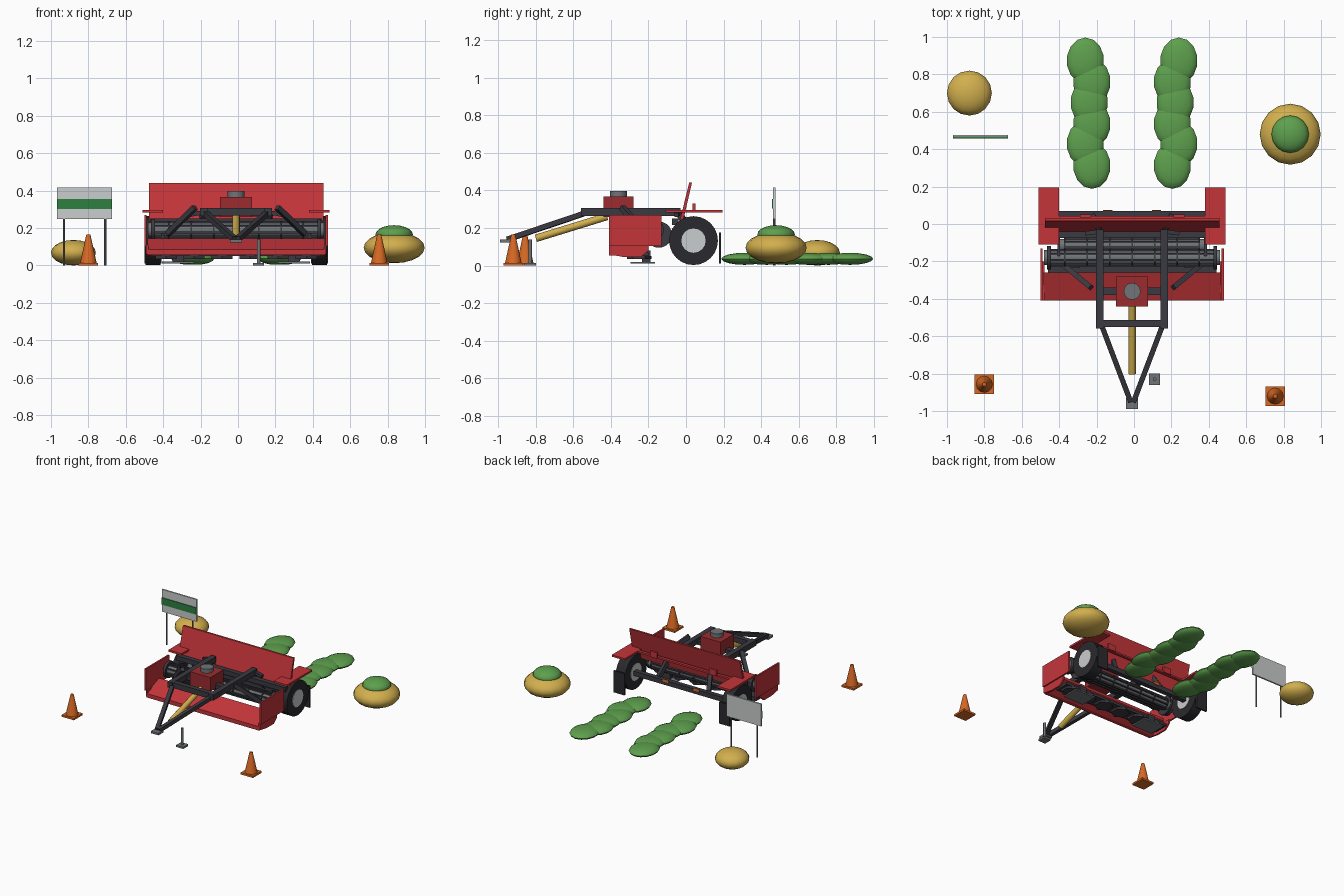
import bpy, bmesh, math
from mathutils import Vector, Matrix

if "Cube" in bpy.data.objects:
    bpy.data.objects.remove(bpy.data.objects["Cube"])

CX = -0.01  # machine centre line


def mat(name, r, g, b):
    m = bpy.data.materials.new(name)
    m.diffuse_color = [(c / 255 / 12.92 if c < 11 else ((c / 255 + 0.055) / 1.055) ** 2.4) for c in (r, g, b)] + [1]
    m.use_nodes = True
    m.node_tree.nodes["Principled BSDF"].inputs["Base Color"].default_value = m.diffuse_color
    return m


RED = mat("red_paint", 196, 53, 58)
DARK_RED = mat("dark_red_paint", 155, 44, 48)
FRAME = mat("frame_steel", 58, 58, 65)
TYRE = mat("rubber", 42, 42, 46)
GREY = mat("grey_steel", 112, 117, 120)
LIGHT = mat("light_grey", 202, 205, 205)
YELLOW = mat("straw_yellow", 210, 175, 78)
GREEN = mat("crop_green", 94, 160, 78)
DARK_GREEN = mat("sign_green", 45, 128, 64)
ORANGE = mat("cone_orange", 216, 105, 36)


def finish(name, bm, m, smooth=False):
    bmesh.ops.recalc_face_normals(bm, faces=bm.faces)
    me = bpy.data.meshes.new(name)
    bm.to_mesh(me)
    bm.free()
    me.materials.append(m)
    ob = bpy.data.objects.new(name, me)
    bpy.context.collection.objects.link(ob)
    if smooth:
        bpy.ops.object.select_all(action='DESELECT')
        ob.select_set(True)
        bpy.context.view_layer.objects.active = ob
        bpy.ops.object.shade_smooth_by_angle(angle=math.radians(40))
    return ob


def box(name, x, y, z, m):
    """Box from (min, max) ranges."""
    bm = bmesh.new()
    mid = [(a + b) / 2 for a, b in (x, y, z)]
    size = [b - a for a, b in (x, y, z)]
    bmesh.ops.create_cube(bm, size=1, matrix=Matrix.Translation(mid) @ Matrix.Diagonal((*size, 1)))
    return finish(name, bm, m)


def align(a, b):
    a, b = Vector(a), Vector(b)
    d = b - a
    q = d.to_track_quat('Z', 'Y')
    return Matrix.Translation((a + b) / 2) @ q.to_matrix().to_4x4(), d.length


def rod(name, a, b, r, m, n=16, r2=None, smooth=True):
    """Cylinder or cone between two points."""
    M, length = align(a, b)
    bm = bmesh.new()
    bmesh.ops.create_cone(bm, cap_ends=True, segments=n, radius1=r, radius2=r if r2 is None else r2,
                          depth=length, matrix=M)
    return finish(name, bm, m, smooth)


def bar(name, a, b, w, m):
    """Square bar between two points."""
    M, length = align(a, b)
    bm = bmesh.new()
    bmesh.ops.create_cube(bm, size=1, matrix=M @ Matrix.Diagonal((w, w, length, 1)))
    return finish(name, bm, m)


def prism(name, yz, x0, x1, m):
    """Side profile extruded along x."""
    bm = bmesh.new()
    f = bm.faces.new([bm.verts.new((x0, y, z)) for y, z in yz])
    g = bmesh.ops.extrude_face_region(bm, geom=[f])["geom"]
    bmesh.ops.translate(bm, vec=(x1 - x0, 0, 0), verts=[v for v in g if isinstance(v, bmesh.types.BMVert)])
    return finish(name, bm, m)


def blob(name, c, r, m, u=16, v=10):
    bm = bmesh.new()
    bmesh.ops.create_uvsphere(bm, u_segments=u, v_segments=v, radius=1,
                              matrix=Matrix.Translation(c) @ Matrix.Diagonal((*r, 1)))
    return finish(name, bm, m, True)


# Cutting header: sloped front cover, cutter bar and discs
prism("front_cover", [(-0.41, 0.055), (-0.41, 0.085), (-0.26, 0.145), (-0.26, 0.125), (-0.38, 0.055)],
      CX - 0.475, CX + 0.475, RED)
box("cutter_bar", (CX - 0.45, CX + 0.45), (-0.31, -0.20), (0.05, 0.07), FRAME)
for i in range(6):
    x = CX - 0.375 + i * 0.15
    rod("cutter_disc", (x, -0.25, 0.035), (x, -0.25, 0.05), 0.065, FRAME, 6, smooth=False)
for s in (-1, 1):
    x = CX + s * 0.31
    box("skid_shoe", (x - 0.085, x + 0.085), (-0.295, -0.165), (0.01, 0.02), GREY)
    box("skid_bracket", (x - 0.03, x + 0.03), (-0.235, -0.19), (0.02, 0.08), FRAME)

# Conditioner rollers with ribs, rings and end flanges
for name, y, z, r, half in (("front_roller", -0.18, 0.19, 0.04, 0.47), ("rear_roller", -0.115, 0.155, 0.036, 0.39)):
    rod(name, (CX - half, y, z), (CX + half, y, z), r, GREY)
    for k in range(8):
        a = k * math.pi / 4 + 0.3
        dy, dz = (r + 0.004) * math.cos(a), (r + 0.004) * math.sin(a)
        bar(name + "_rib", (CX - half + 0.03, y + dy, z + dz), (CX + half - 0.03, y + dy, z + dz), 0.011, FRAME)
    for k in range(7):
        x = CX - 0.36 + k * 0.12
        rod(name + "_ring", (x - 0.004, y, z), (x + 0.004, y, z), r + 0.008, FRAME)
for s in (-1, 1):
    rod("roller_flange", (CX + s * 0.435, -0.18, 0.19), (CX + s * 0.455, -0.18, 0.19), 0.062, FRAME)
    rod("rear_flange", (CX + s * 0.385, -0.145, 0.165), (CX + s * 0.40, -0.145, 0.165), 0.07, FRAME, 20)

    # Side panel
    x = CX + s * 0.485
    prism("side_panel", [(-0.41, 0.105), (-0.41, 0.27), (-0.13, 0.27), (-0.13, 0.105)], x - 0.006, x + 0.006, RED)
    x = CX + s * 0.475
    prism("lower_side_panel", [(-0.41, 0.06), (-0.41, 0.11), (-0.20, 0.11), (-0.20, 0.08), (-0.24, 0.045),
                               (-0.33, 0.045)], x - 0.006, x + 0.006, RED)

    # Wheel, hub, fender and mud flap
    x = CX + s * 0.445
    rod("tyre", (x - 0.04, 0.04, 0.133), (x + 0.04, 0.04, 0.133), 0.13, TYRE, 24)
    rod("wheel_hub", (x - 0.043, 0.04, 0.133), (x + 0.043, 0.04, 0.133), 0.065, LIGHT, 16)
    box("fender", (x - 0.055, x + 0.055), (-0.11, 0.195), (0.282, 0.296), RED)
    box("mud_flap", (x - 0.045, x + 0.045), (0.175, 0.187), (0.01, 0.175), TYRE)

    # Main frame rail, drawbar leg, lift arm, tail lamp
    x = CX + s * 0.173
    box("frame_rail", (x - 0.02, x + 0.02), (-0.56, -0.03), (0.265, 0.308), FRAME)
    bar("drawbar_leg", (CX + s * 0.16, -0.55, 0.275), (CX + s * 0.008, -0.95, 0.14), 0.028, FRAME)
    bar("lift_arm", (CX + s * 0.22, -0.34, 0.31), (CX + s * 0.365, -0.22, 0.17), 0.028, FRAME)
    bar("rear_strut", (x, -0.04, 0.285), (CX + s * 0.21, 0.04, 0.15), 0.03, FRAME)
    bar("rail_gusset", (CX + s * 0.25, -0.05, 0.27), (CX + s * 0.17, -0.04, 0.285), 0.022, FRAME)
    box("tail_lamp", (CX + s * 0.13 - 0.025, CX + s * 0.13 + 0.025), (0.07, 0.076), (0.14, 0.16), ORANGE)

# Axle, cross beams and rear deflector board
box("axle_beam", (CX - 0.405, CX + 0.405), (0.035, 0.07), (0.115, 0.15), FRAME)
box("front_cross_beam", (CX - 0.193, CX + 0.193), (-0.55, -0.513), (0.266, 0.307), FRAME)
box("header_beam", (CX - 0.46, CX + 0.46), (-0.075, -0.04), (0.215, 0.25), FRAME)
prism("deflector_board", [(-0.04, 0.21), (0.017, 0.442), (0.032, 0.442), (-0.022, 0.21)],
      CX - 0.467, CX + 0.467, RED)
box("deflector_lip", (CX - 0.467, CX + 0.467), (0.02, 0.042), (0.283, 0.296), RED)
for s in (-1, 1):
    box("board_hinge", (CX + s * 0.25 - 0.03, CX + s * 0.25 + 0.03), (0.035, 0.05), (0.285, 0.33), RED)

# Hitch, drive shaft and gearbox
box("hitch_plate", (CX - 0.032, CX + 0.032), (-0.99, -0.93), (0.122, 0.138), GREY)
rod("drive_shaft", (CX, -0.80, 0.145), (CX, -0.42, 0.262), 0.02, YELLOW, 12)
box("gearbox", (CX - 0.085, CX + 0.085), (-0.44, -0.28), (0.26, 0.367), DARK_RED)
rod("gearbox_cap", (CX, -0.36, 0.367), (CX, -0.36, 0.398), 0.045, GREY)
box("gearbox_mount", (CX - 0.173, CX + 0.173), (-0.38, -0.34), (0.262, 0.29), FRAME)

# Parking jack
box("jack_foot", (0.08, 0.14), (-0.86, -0.80), (0, 0.014), GREY)
rod("jack_post", (0.11, -0.83, 0.014), (0.11, -0.83, 0.14), 0.01, GREY, 10)

# Traffic cones
for x, y in ((-0.80, -0.857), (0.755, -0.92)):
    box("cone_base", (x - 0.052, x + 0.052), (y - 0.052, y + 0.052), (0, 0.014), ORANGE)
    rod("cone_body", (x, y, 0.014), (x, y, 0.165), 0.044, ORANGE, 12, r2=0.011)

# Field sign
box("sign_panel", (-0.968, -0.674), (0.464, 0.476), (0.247, 0.416), LIGHT)
box("sign_band", (-0.968, -0.674), (0.458, 0.464), (0.303, 0.355), DARK_GREEN)
for x in (-0.93, -0.71):
    rod("sign_post", (x, 0.47, 0), (x, 0.47, 0.30), 0.006, GREY, 8)

# Straw heaps
blob("large_heap", (0.835, 0.48, 0.095), (0.163, 0.163, 0.083), YELLOW)
blob("heap_top", (0.835, 0.48, 0.165), (0.10, 0.10, 0.05), GREEN)
blob("small_heap", (-0.88, 0.70, 0.068), (0.12, 0.12, 0.068), YELLOW)

# Two cut crop rows
for s in (-1, 1):
    for i, y in enumerate((0.873, 0.76, 0.65, 0.535, 0.43, 0.312)):
        off = 0.215 if i % 2 else (0.23 if i == 2 else 0.25)
        blob("crop_clump", (CX + s * off, y, 0.036), (0.10, 0.124, 0.032), GREEN, 14, 8)
